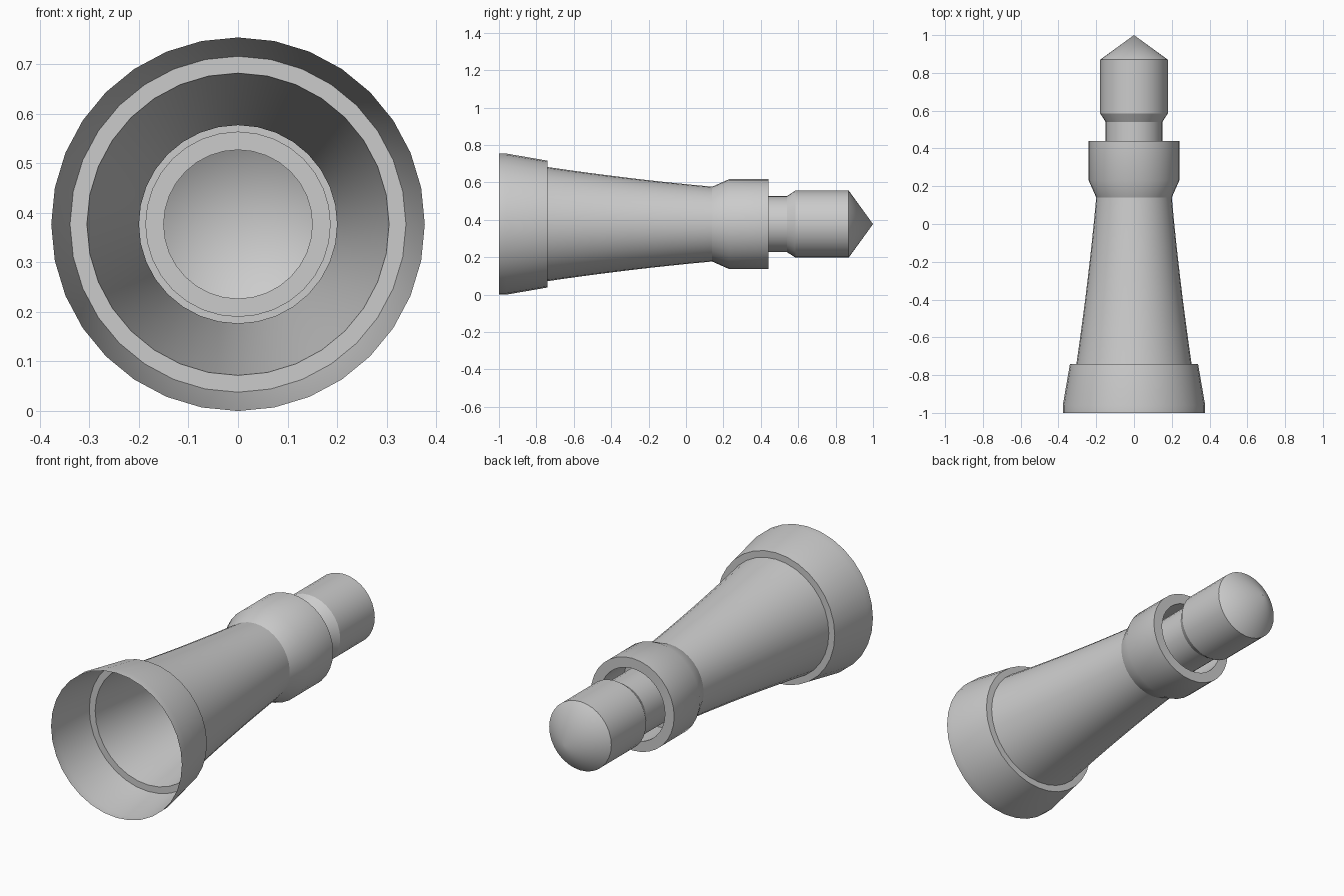
import bpy, bmesh, math

SIDES = 32
AXIS_Z = 0.377

cube = bpy.data.objects.get("Cube")
if cube:
    bpy.data.objects.remove(cube, do_unlink=True)

grey = bpy.data.materials.new("plain_grey")
grey.use_nodes = True
grey.diffuse_color = (0.6, 0.6, 0.6, 1)
grey.node_tree.nodes["Principled BSDF"].inputs["Base Color"].default_value = (0.6, 0.6, 0.6, 1)


def lathe(name, profile):
    """Revolve (y, radius) points about the long axis; zero radius closes to a tip."""
    bm = bmesh.new()
    rings = []
    for y, r in profile:
        count = SIDES if r > 0 else 1
        rings.append([bm.verts.new((r * math.sin(2 * math.pi * i / SIDES), y,
                                    -r * math.cos(2 * math.pi * i / SIDES)))
                      for i in range(count)])
    for a, b in zip(rings, rings[1:]):
        for i in range(SIDES):
            k = (i + 1) % SIDES
            if len(b) == 1:
                bm.faces.new((a[i], b[0], a[k]))
            else:
                bm.faces.new((a[i], b[i], b[k], a[k]))
    mesh = bpy.data.meshes.new(name)
    bm.to_mesh(mesh)
    bm.free()
    mesh.materials.append(grey)
    obj = bpy.data.objects.new(name, mesh)
    obj.location.z = AXIS_Z
    bpy.context.collection.objects.link(obj)
    bpy.ops.object.select_all(action="DESELECT")
    obj.select_set(True)
    bpy.context.view_layer.objects.active = obj
    bpy.ops.object.shade_smooth_by_angle(angle=math.radians(30))


# Open flared skirt with the flat step at its back
lathe("skirt", [(-1, 0.377), (-0.96, 0.377), (-0.74, 0.339), (-0.74, 0.305)])

# Long body, tapering in a shallow concave curve
start, mid, end, steps = 0.305, 0.24, 0.2, 8
body = []
for s in range(steps + 1):
    t = s / steps
    r = start * (1 - t) ** 2 + 2 * mid * t * (1 - t) + end * t * t
    body.append((-0.74 + 0.88 * t, r))
lathe("tapered_body", body)

# Collar with a rim and a recessed floor around the pin
lathe("collar", [(0.14, 0.2), (0.23, 0.24), (0.44, 0.24), (0.44, 0.187),
                 (0.25, 0.187), (0.25, 0.15)])

# Pin with a narrow neck, wider head and conical tip
lathe("pin", [(0.25, 0.15), (0.54, 0.15), (0.585, 0.179), (0.87, 0.179), (1, 0)])
